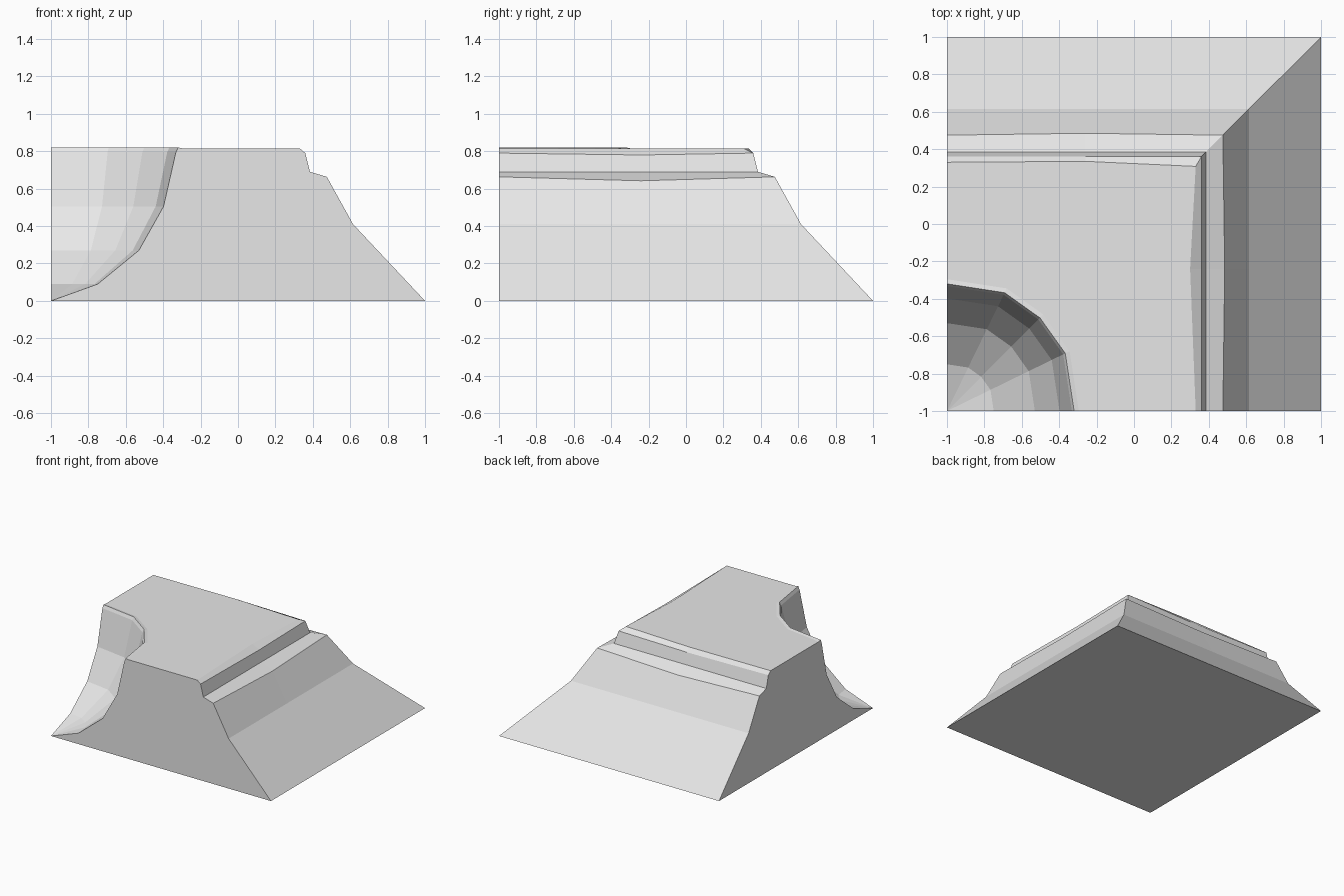
import bpy
import bmesh
from math import cos, sin, radians

cube = bpy.data.objects.get("Cube")
if cube:
    bpy.data.objects.remove(cube, do_unlink=True)

# Stone material
stone = bpy.data.materials.new("light grey stone")
stone.use_nodes = True
GREY = (0.8, 0.8, 0.8, 1)
stone.diffuse_color = GREY
stone.node_tree.nodes["Principled BSDF"].inputs["Base Color"].default_value = GREY

# Stepped slope sections: (distance from centre, height), bottom to top
END = [(1, 0), (0.615, 0.41), (0.475, 0.663), (0.385, 0.69), (0.36, 0.79), (0.33, 0.815)]
MIDDLE = [(1, 0), (0.615, 0.41), (0.485, 0.642), (0.385, 0.69), (0.36, 0.78), (0.30, 0.815)]
# Hollow section: (radius, height), from the low corner up and over the rim
HOLLOW = [(0.25, 0.09), (0.47, 0.27), (0.602, 0.505), (0.668, 0.795), (0.68, 0.82), (0.705, 0.815)]
# Hollow columns: (angle, radius factor)
FACETS = [(0, 1), (26, 1.035), (45, 1.035), (64, 1.035), (90, 1)]

bm = bmesh.new()


def column(points):
    return [bm.verts.new(p) for p in points]


def bridge(columns):
    for a, b in zip(columns, columns[1:]):
        for i in range(len(a) - 1):
            bm.faces.new((a[i], b[i], b[i + 1], a[i + 1]))


# Outer slope, running up the right side, round the corner and along the back
corner = [(d, d, z) for d, z in END]
corner[-1] = (0.33, 0.308, 0.815)
back_middle = [(-0.26, d, z) for d, z in MIDDLE]
back_middle[-1] = (-0.26, 0.335, 0.815)
slope = [
    column([(d, -1, z) for d, z in END]),
    column([(d, -0.24, z) for d, z in MIDDLE]),
    column(corner),
    column(back_middle),
    column([(-1, d, z) for d, z in END]),
]
bridge(slope)

# Faceted round hollow in the opposite corner
apex = bm.verts.new((-1, -1, 0))
hollow = [
    column([(-1 + r * f * cos(radians(a)), -1 + r * f * sin(radians(a)), z) for r, z in HOLLOW])
    for a, f in FACETS
]
bridge(hollow)
for a, b in zip(hollow, hollow[1:]):
    bm.faces.new((apex, a[0], b[0]))

# Flat cut walls, top and base
bm.faces.new([apex] + hollow[0] + slope[0][::-1])
bm.faces.new([apex] + hollow[-1] + slope[-1][::-1])
bm.faces.new([c[-1] for c in slope] + [c[-1] for c in reversed(hollow)])
bm.faces.new([apex] + [c[0] for c in slope])

bmesh.ops.recalc_face_normals(bm, faces=bm.faces)
mesh = bpy.data.meshes.new("cliff_corner")
bm.to_mesh(mesh)
bm.free()
mesh.materials.append(stone)
cliff = bpy.data.objects.new("cliff_corner", mesh)
bpy.context.collection.objects.link(cliff)
